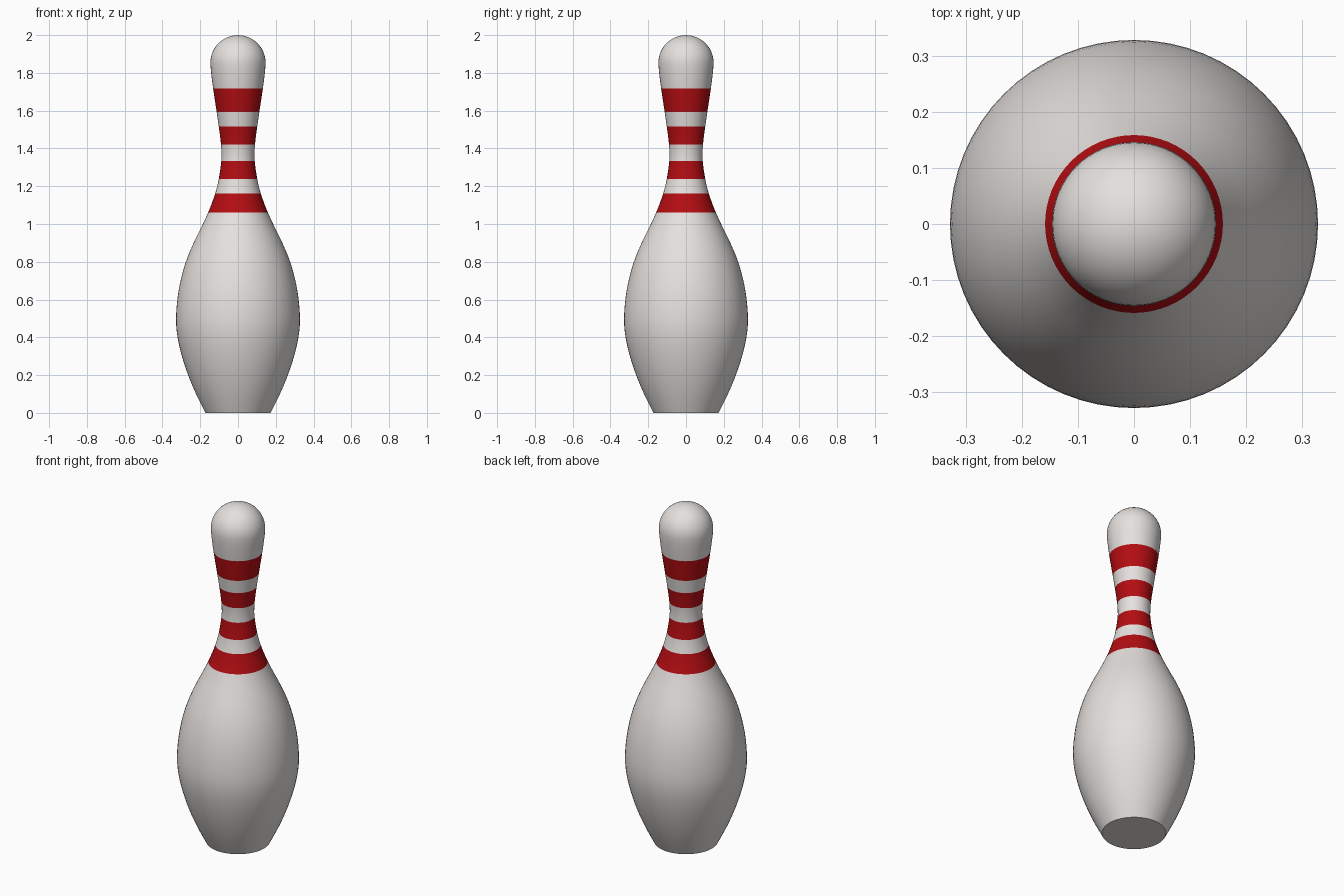
import bpy, bmesh, math

if "Cube" in bpy.data.objects:
    bpy.data.objects.remove(bpy.data.objects["Cube"])

# Colours
def material(name, rgb):
    m = bpy.data.materials.new(name)
    m.diffuse_color = (*rgb, 1)
    m.use_nodes = True
    m.node_tree.nodes["Principled BSDF"].inputs["Base Color"].default_value = m.diffuse_color
    return m

white = material("off_white", (0.78, 0.75, 0.73))
red = material("stripe_red", (0.45, 0.004, 0.006))

# Silhouette: (height, radius) control points up to the head's equator
PROFILE = [(0, 0.172), (0.1, 0.222), (0.2, 0.264), (0.3, 0.297), (0.4, 0.320),
           (0.49, 0.328), (0.6, 0.321), (0.7, 0.304), (0.8, 0.276), (0.9, 0.235),
           (1.0, 0.186), (1.1, 0.142), (1.2, 0.110), (1.3, 0.092), (1.37, 0.087),
           (1.45, 0.093), (1.6, 0.114), (1.72, 0.132), (1.8, 0.142), (1.854, 0.146)]
STRIPES = [(1.06, 1.162), (1.237, 1.333), (1.42, 1.515), (1.593, 1.718)]
HEAD_Z, HEAD_R, SIDES = 1.854, 0.146, 64

def slope(i):
    a, b = PROFILE[max(i - 1, 0)], PROFILE[min(i + 1, len(PROFILE) - 1)]
    return 0 if i == len(PROFILE) - 1 else (b[1] - a[1]) / (b[0] - a[0])

def radius(z):
    # smooth Hermite curve through the control points
    i = max(k for k in range(len(PROFILE) - 1) if PROFILE[k][0] <= z)
    (z0, r0), (z1, r1) = PROFILE[i], PROFILE[i + 1]
    h = z1 - z0
    t = (z - z0) / h
    return ((2*t**3 - 3*t**2 + 1) * r0 + (t**3 - 2*t**2 + t) * h * slope(i)
            + (3*t**2 - 2*t**3) * r1 + (t**3 - t**2) * h * slope(i + 1))

# Ring heights include the exact stripe edges
edges = [e for s in STRIPES for e in s]
heights = [k * HEAD_Z / 52 for k in range(53)]
heights = [z for z in heights if all(abs(z - e) > 0.012 for e in edges)] + edges
rings = [(z, radius(z)) for z in sorted(heights)]
# Rounded head
for k in range(1, 12):
    a = k / 12 * math.pi / 2
    rings.append((HEAD_Z + HEAD_R * math.sin(a), HEAD_R * math.cos(a)))

# Pin: lathe the rings, close base and top
bm = bmesh.new()
loops = [[bm.verts.new((r * math.cos(2 * math.pi * j / SIDES),
                        r * math.sin(2 * math.pi * j / SIDES), z))
          for j in range(SIDES)] for z, r in rings]
for lo, hi in zip(loops, loops[1:]):
    mid = (lo[0].co.z + hi[0].co.z) / 2
    striped = any(a < mid < b for a, b in STRIPES)
    for j in range(SIDES):
        k = (j + 1) % SIDES
        f = bm.faces.new((lo[j], lo[k], hi[k], hi[j]))
        f.material_index = int(striped)
bm.faces.new(loops[0][::-1])
tip = bm.verts.new((0, 0, HEAD_Z + HEAD_R))
for j in range(SIDES):
    bm.faces.new((loops[-1][j], loops[-1][(j + 1) % SIDES], tip))

mesh = bpy.data.meshes.new("bowling_pin")
bm.to_mesh(mesh)
bm.free()
mesh.materials.append(white)
mesh.materials.append(red)
pin = bpy.data.objects.new("bowling_pin", mesh)
bpy.context.collection.objects.link(pin)

# Smooth sides, crisp base edge
bpy.context.view_layer.objects.active = pin
pin.select_set(True)
bpy.ops.object.shade_smooth_by_angle(angle=math.radians(35))
